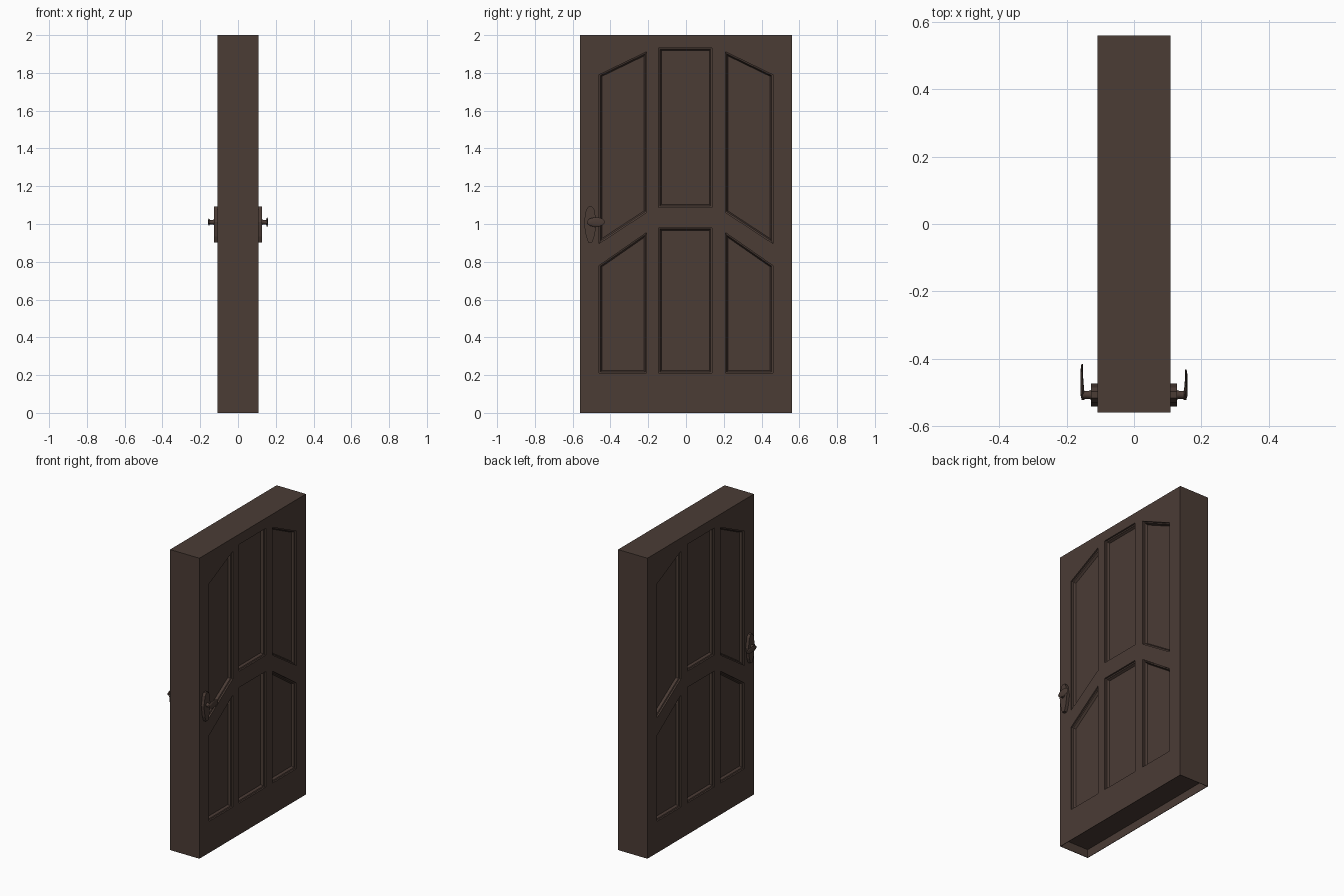
import bpy, bmesh, math
from mathutils import Vector

if "Cube" in bpy.data.objects:
    bpy.data.objects.remove(bpy.data.objects["Cube"])

HALF_X, HALF_Y, HEIGHT = 0.108, 0.56, 2.0
HANDLE_Y, HANDLE_Z = -0.507, 1.01

wood = bpy.data.materials.new("dark_brown_wood")
wood.diffuse_color = (0.070, 0.045, 0.036, 1)
wood.use_nodes = True
wood.node_tree.nodes["Principled BSDF"].inputs["Base Color"].default_value = wood.diffuse_color


def loft(bm, rings):
    """Closed solid through a list of matching point rings."""
    vs = [[bm.verts.new(p) for p in r] for r in rings]
    n = len(vs[0])
    for a, b in zip(vs, vs[1:]):
        for i in range(n):
            j = (i + 1) % n
            bm.faces.new((a[i], a[j], b[j], b[i]))
    bm.faces.new(vs[0][::-1])
    bm.faces.new(vs[-1])


def finish(bm, name):
    bmesh.ops.recalc_face_normals(bm, faces=bm.faces)
    me = bpy.data.meshes.new(name)
    bm.to_mesh(me)
    bm.free()
    me.materials.append(wood)
    ob = bpy.data.objects.new(name, me)
    bpy.context.collection.objects.link(ob)
    return ob


def at_x(outline, x):
    return [(x, y, z) for y, z in outline]


def box(bm, hx, hy, z0, z1):
    loft(bm, [[(sx * hx, sy * hy, z) for sx, sy in ((-1, -1), (1, -1), (1, 1), (-1, 1))]
              for z in (z0, z1)])


def inset(outline, d):
    """Shrink a counter-clockwise convex outline by distance d."""
    pts = [Vector(p) for p in outline]
    out = []
    for i, p in enumerate(pts):
        a = (p - pts[i - 1]).normalized()
        b = (pts[(i + 1) % len(pts)] - p).normalized()
        na, nb = Vector((-a.y, a.x)), Vector((-b.y, b.x))
        out.append(p + (na + nb) * d / (1 + na.dot(nb)))
    return out


# Door slab
bm = bmesh.new()
box(bm, HALF_X, HALF_Y, 0, HEIGHT)
door = finish(bm, "door_slab")

# Panel outlines (y, z): centre pair, plus slanted pair mirrored in y
centre = [[(-.145, z0), (.138, z0), (.138, z1), (-.145, z1)]
          for z0, z1 in ((1.088, 1.932), (.21, .98))]
left = [[(-.46, .897), (-.208, 1.062), (-.208, 1.912), (-.46, 1.79)],
        [(-.46, .21), (-.208, .21), (-.208, .955), (-.46, .78)]]
right = [[(-y, z) for y, z in reversed(p)] for p in left]

# Cutter: stepped moulding recesses on both faces and the hollow underside
bm = bmesh.new()
for outline in centre + left + right:
    for s in (-1, 1):
        steps = ((0, -.02), (0, .010), (.007, .013), (.014, .028))
        loft(bm, [at_x(inset(outline, d), s * (HALF_X - depth)) for d, depth in steps])
box(bm, HALF_X - .003, HALF_Y - .003, -.05, .055)
cutter = finish(bm, "recess_cutter")
cutter.hide_render = True

mod = door.modifiers.new("recesses", 'BOOLEAN')
mod.operation = 'DIFFERENCE'
mod.solver = 'EXACT'
mod.object = cutter
bpy.context.view_layer.objects.active = door
bpy.ops.object.modifier_apply(modifier=mod.name)
bpy.data.objects.remove(cutter)

# Handles: back plate, flared stem and lever on each face
half_plate = [(.012, .085), (.022, .065), (.028, .03), (.034, .0)]
quarter = half_plate + [(y, -z - .01) for y, z in reversed(half_plate[:-1])]
plate = [(.010, .082)] + quarter[1:-1] + [(.010, -.108)]
plate = plate + [(-y, z) for y, z in reversed(plate)]


def circle(x, r):
    return [(x, HANDLE_Y + r * math.cos(k * math.pi / 6),
             HANDLE_Z + r * math.sin(k * math.pi / 6)) for k in range(12)]


def lever_ring(y, x, t, h):
    return [(x + t * math.cos(k * math.pi / 6), y,
             HANDLE_Z + h * math.sin(k * math.pi / 6)) for k in range(12)]


for s, side, tip in ((1, "right", -.432), (-1, "left", -.415)):
    bm = bmesh.new()
    outline = [(HANDLE_Y + y, HANDLE_Z + z) for y, z in plate]
    loft(bm, [at_x(outline, s * (HALF_X - .005)), at_x(outline, s * .128)])
    finish(bm, side + "_handle_plate")

    bm = bmesh.new()
    loft(bm, [circle(s * x, r) for x, r in ((.12, .017), (.134, .012), (.146, .012), (.152, .013))])
    stem = finish(bm, side + "_handle_stem")

    start = -.522
    size = 1.0 if s > 0 else .75
    bm = bmesh.new()
    loft(bm, [lever_ring(start + f * (tip - start), s * x, t, h * size) for f, x, t, h in (
        (0, .151, .004, .008), (.15, .153, .006, .019), (.4, .154, .005, .025),
        (.65, .155, .004, .025), (.88, .155, .003, .018), (1, .154, .002, .007))])
    lever = finish(bm, side + "_handle_lever")
    for ob in (stem, lever):
        bpy.ops.object.select_all(action='DESELECT')
        ob.select_set(True)
        bpy.context.view_layer.objects.active = ob
        bpy.ops.object.shade_smooth_by_angle()
